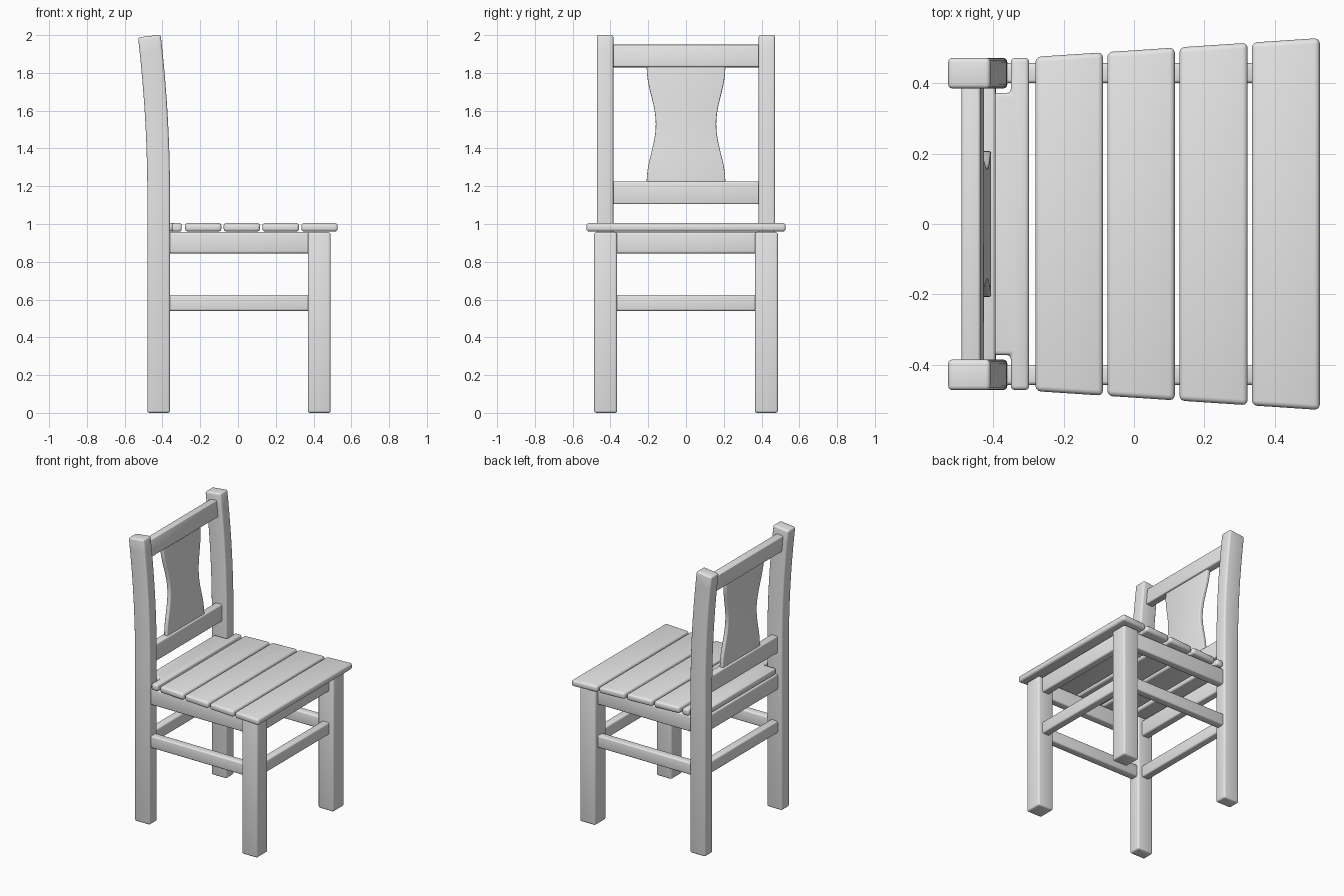
import bpy, bmesh, math

if "Cube" in bpy.data.objects:
    bpy.data.objects.remove(bpy.data.objects["Cube"])

grey = bpy.data.materials.new("plain_grey")
grey.diffuse_color = (0.8, 0.8, 0.8, 1)
grey.use_nodes = True
grey.node_tree.nodes["Principled BSDF"].inputs["Base Color"].default_value = grey.diffuse_color


def loft(name, rings, bevel=0.012):
    """Skin a stack of rings, cap the ends and round the sharp edges."""
    bm = bmesh.new()
    loops = [[bm.verts.new(p) for p in ring] for ring in rings]
    n = len(loops[0])
    for a, b in zip(loops, loops[1:]):
        for i in range(n):
            j = (i + 1) % n
            bm.faces.new((a[i], a[j], b[j], b[i]))
    bm.faces.new(loops[0][::-1])
    bm.faces.new(loops[-1])
    bmesh.ops.recalc_face_normals(bm, faces=bm.faces)
    sharp = [e for e in bm.edges if e.calc_face_angle(0) > 0.6]
    bmesh.ops.bevel(bm, geom=sharp, offset=bevel, segments=3, profile=0.5,
                    affect='EDGES', clamp_overlap=True)
    mesh = bpy.data.meshes.new(name)
    bm.to_mesh(mesh)
    bm.free()
    mesh.materials.append(grey)
    obj = bpy.data.objects.new(name, mesh)
    bpy.context.collection.objects.link(obj)
    bpy.ops.object.select_all(action='DESELECT')
    obj.select_set(True)
    bpy.context.view_layer.objects.active = obj
    bpy.ops.object.shade_smooth_by_angle(angle=math.radians(35))
    return obj


def slab(name, outline, z0, z1, bevel=0.012):
    return loft(name, [[(x, y, z) for x, y in outline] for z in (z0, z1)], bevel)


def box(name, x0, x1, y0, y1, z0, z1, bevel=0.012):
    return slab(name, [(x0, y0), (x1, y0), (x1, y1), (x0, y1)], z0, z1, bevel)


def lean(z):
    """Backward sweep of the backrest at a given height."""
    return -0.05 * (max(0, z - 1.15) / 0.85) ** 2


def slope(z):
    return -0.1 * max(0, z - 1.15) / 0.85 ** 2


def swept(name, heights, thick, y_range, bevel):
    """Bar following the backrest curve; y_range(z) gives its side limits."""
    rings = []
    for z in heights:
        y0, y1 = y_range(z)
        c, h, s = -0.42 + lean(z), thick / 2, slope(z)
        rings.append([(c - h, y0, z + h * s), (c + h, y0, z - h * s),
                      (c + h, y1, z - h * s), (c - h, y1, z + h * s)])
    return loft(name, rings, bevel)


# Legs and back posts
post_z = [0, 1.15] + [1.15 + 0.845 * i / 10 for i in range(1, 11)]
for side, s in (("left", -1), ("right", 1)):
    ys = sorted((s * 0.385, s * 0.472))
    swept(side + "_back_post", post_z, 0.12, lambda z: ys, 0.012)
    yl = sorted((s * 0.365, s * 0.487))
    box(side + "_front_leg", 0.37, 0.49, *yl, 0, 0.957)

# Aprons under the seat and stretchers between the legs
for kind, z0, z1 in (("apron", 0.845, 0.957), ("stretcher", 0.54, 0.625)):
    for side, s in (("left", -1), ("right", 1)):
        yr = sorted((s * 0.40, s * 0.457))
        box(f"{side}_{kind}", -0.37, 0.38, *yr, z0, z1, 0.01)
    box("front_" + kind, 0.402, 0.458, -0.375, 0.375, z0, z1, 0.01)
    box("back_" + kind, -0.448, -0.392, -0.395, 0.395, z0, z1, 0.01)

# Rear seat slat, notched around the back posts
half = [(-0.298, 0.472), (-0.35, 0.472), (-0.35, 0.372), (-0.445, 0.372)]
slab("rear_seat_slat", [(x, -y) for x, y in half[::-1]] + half, 0.96, 1.005)

# Seat slats, widening toward the front
for i, (x0, x1) in enumerate([(-0.28, -0.088), (-0.076, 0.116),
                              (0.129, 0.323), (0.335, 0.528)]):
    w0, w1 = (0.475 + 0.066 * (x + 0.28) for x in (x0, x1))
    slab(f"seat_slat_{i + 1}", [(x0, -w0), (x1, -w1), (x1, w1), (x0, w0)],
         0.96, 1.005, 0.015)

# Backrest rails
for name, z0, z1 in (("lower_back_rail", 1.105, 1.225),
                     ("top_back_rail", 1.83, 1.947)):
    swept(name, [z0, (z0 + z1) / 2, z1], 0.053, lambda z: (-0.395, 0.395), 0.008)


# Waisted centre splat
def splat_width(z):
    w = 0.16 + 0.024 * (1 - math.cos(math.pi * (z - 1.5275) / 0.3025))
    return -w, w


swept("back_splat", [1.21 + 0.635 * i / 24 for i in range(25)], 0.028,
      splat_width, 0.006)
